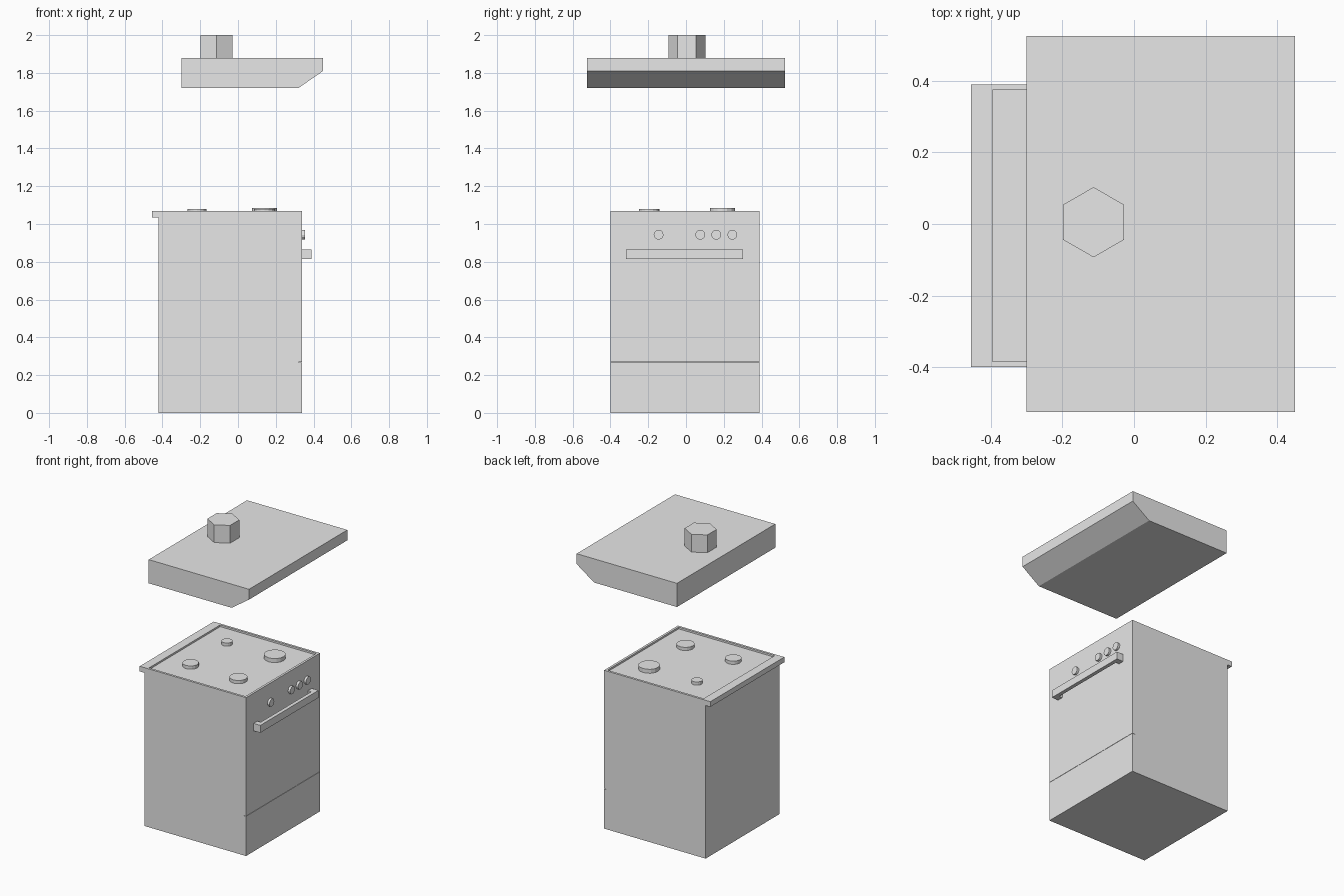
import bpy, bmesh, math
from mathutils import Matrix, Vector

cube = bpy.data.objects.get("Cube")
if cube:
    bpy.data.objects.remove(cube, do_unlink=True)

grey = bpy.data.materials.new("light grey")
grey.use_nodes = True
grey.diffuse_color = (0.8, 0.8, 0.8, 1)
grey.node_tree.nodes["Principled BSDF"].inputs["Base Color"].default_value = (0.8, 0.8, 0.8, 1)


def finish(name, bm):
    bmesh.ops.recalc_face_normals(bm, faces=bm.faces)
    mesh = bpy.data.meshes.new(name)
    bm.to_mesh(mesh)
    bm.free()
    mesh.materials.append(grey)
    obj = bpy.data.objects.new(name, mesh)
    bpy.context.collection.objects.link(obj)
    return obj


def prism(name, profile, y0, y1):
    """Extrude an x-z profile along y."""
    bm = bmesh.new()
    face = bm.faces.new([bm.verts.new((x, y0, z)) for x, z in profile])
    ext = bmesh.ops.extrude_face_region(bm, geom=[face])
    verts = [v for v in ext["geom"] if isinstance(v, bmesh.types.BMVert)]
    bmesh.ops.translate(bm, verts=verts, vec=(0, y1 - y0, 0))
    return finish(name, bm)


def box(name, x0, x1, y0, y1, z0, z1):
    return prism(name, [(x0, z0), (x1, z0), (x1, z1), (x0, z1)], y0, y1)


def cylinder(name, center, radius, depth, sides, axis="Z", turn=0.0):
    bm = bmesh.new()
    bmesh.ops.create_cone(bm, cap_ends=True, segments=sides, radius1=radius,
                          radius2=radius, depth=depth)
    rot = Matrix.Rotation(turn, 4, "Z")
    if axis == "X":
        rot = Matrix.Rotation(math.pi / 2, 4, "Y") @ rot
    bm.transform(Matrix.Translation(Vector(center)) @ rot)
    return finish(name, bm)


FRONT, RIGHT, LEFT = 0.34, -0.40, 0.39

# Cooker cabinet, with drawer and oven door on its front
box("cabinet", -0.42, 0.32, RIGHT, LEFT, 0, 1.035)
box("drawer", 0.32, FRONT, RIGHT, LEFT, 0, 0.268)
box("oven_door", 0.32, FRONT, RIGHT, LEFT, 0.27, 1.035)

# Worktop with rear lip and shallow sunken hob
bm = bmesh.new()
bmesh.ops.create_cube(bm, size=1)
for v in bm.verts:
    v.co = (FRONT if v.co.x > 0 else -0.455,
            LEFT if v.co.y > 0 else RIGHT,
            1.07 if v.co.z > 0 else 1.035)
bm.normal_update()
top = max(bm.faces, key=lambda f: f.normal.z)
for depth in (0, 0.012):
    if depth == 0:
        bmesh.ops.inset_region(bm, faces=[top], thickness=0.022)
        for v in top.verts:
            if v.co.x < 0:
                v.co.x = -0.395
    else:
        bmesh.ops.inset_region(bm, faces=[top], thickness=0.0001)
        for v in top.verts:
            v.co.z -= depth
finish("worktop", bm)

# Burners standing in the hob
for name, x, y, r, z in (("back_right_burner", -0.217, -0.195, 0.05, 1.08),
                         ("front_right_burner", 0.14, -0.195, 0.055, 1.08),
                         ("front_left_burner", 0.14, 0.193, 0.066, 1.085),
                         ("back_left_burner", -0.217, 0.193, 0.034, 1.08)):
    cylinder(name, (x, y, (z + 1.055) / 2), r, z - 1.055, 16)

# Control knobs
for i, y in enumerate((-0.145, 0.075, 0.16, 0.245)):
    cylinder(f"knob_{i + 1}", (0.345, y, 0.943), 0.026, 0.02, 12, "X")

# Oven handle on two end posts
box("handle_bar", 0.365, 0.39, -0.318, 0.302, 0.815, 0.865)
for side, y in (("right", -0.318), ("left", 0.262)):
    box(f"{side}_handle_post", FRONT - 0.005, 0.366, y, y + 0.04, 0.815, 0.865)

# Extractor hood with sloped lower front edge and six-sided duct
prism("hood", [(-0.30, 1.72), (0.32, 1.72), (0.45, 1.81), (0.45, 1.88), (-0.30, 1.88)],
      -0.525, 0.525)
cylinder("hood_duct", (-0.113, 0.005, 1.935), 0.098, 0.13, 6)
